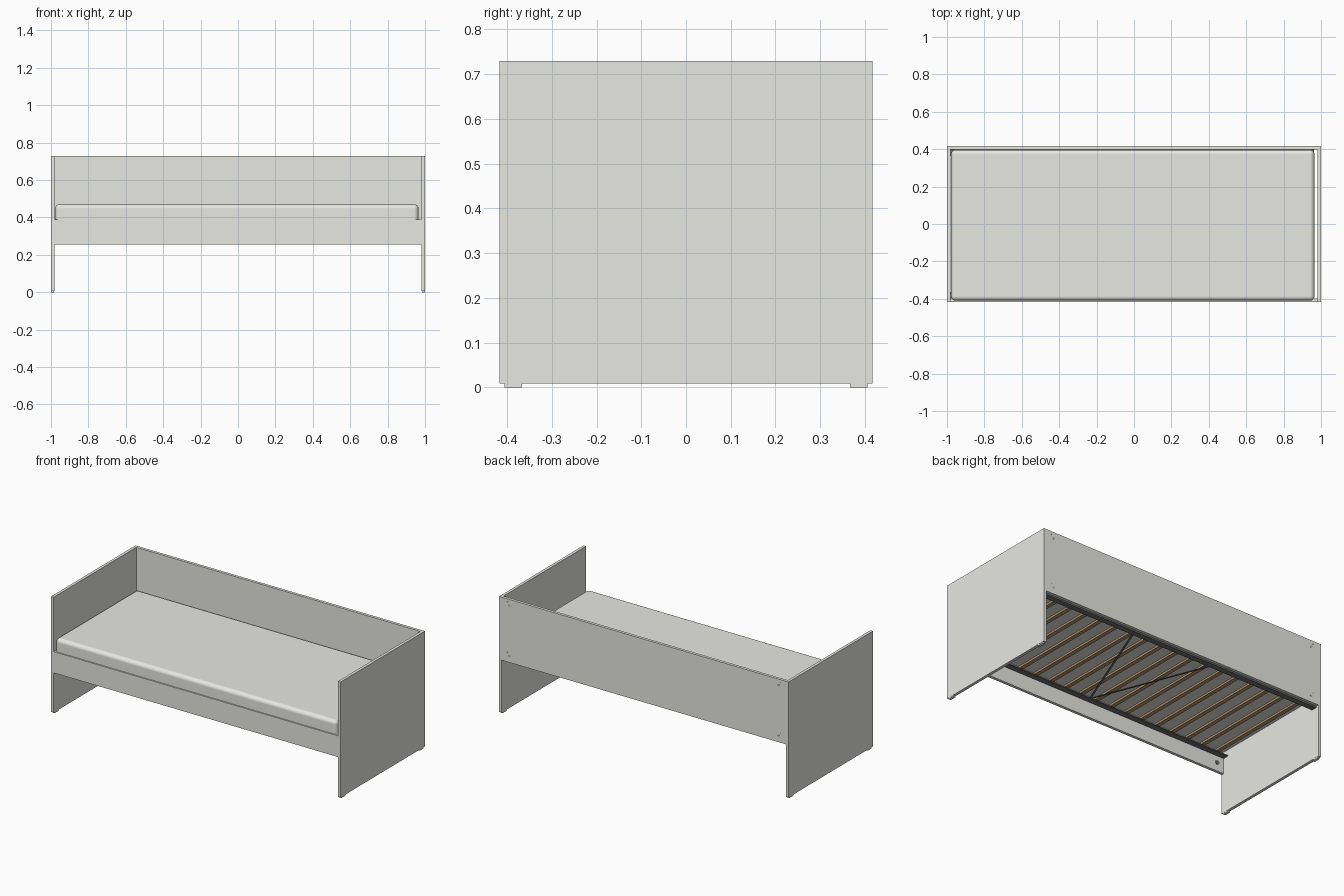
import bpy
import bmesh
from math import radians, atan2, hypot
from mathutils import Matrix

cube = bpy.data.objects.get("Cube")
if cube:
    bpy.data.objects.remove(cube, do_unlink=True)


def material(name, rgb):
    m = bpy.data.materials.new(name)
    m.use_nodes = True
    m.diffuse_color = (*rgb, 1)
    m.node_tree.nodes["Principled BSDF"].inputs["Base Color"].default_value = (*rgb, 1)
    return m


PANEL = material("pale_grey_board", (0.8, 0.8, 0.765))
FABRIC = material("pale_grey_fabric", (0.8, 0.8, 0.77))
STEEL = material("dark_steel", (0.16, 0.16, 0.16))
WOOD = material("brown_wood", (0.47, 0.31, 0.16))
FITTING = material("grey_fitting", (0.45, 0.45, 0.44))


def box(name, lo, hi, mat):
    """Box between two corners."""
    bpy.ops.mesh.primitive_cube_add(size=1)
    ob = bpy.context.object
    ob.name = name
    size = [b - a for a, b in zip(lo, hi)]
    ob.data.transform(Matrix.Diagonal((*size, 1)))
    ob.location = [(a + b) / 2 for a, b in zip(lo, hi)]
    ob.data.materials.append(mat)
    return ob


def disc(name, loc, radius, depth, mat):
    """Short cylinder whose axis runs front to back."""
    bpy.ops.mesh.primitive_cylinder_add(vertices=16, radius=radius, depth=depth,
                                        location=loc, rotation=(radians(90), 0, 0))
    ob = bpy.context.object
    ob.name = name
    ob.data.materials.append(mat)


T = 0.018            # board thickness
X, Y = 1.0, 0.4165   # outer half sizes
IX, IY = X - T, Y - T
TOP = 0.729

# Boards between the two ends
box("back_panel", (-IX, IY, 0.335), (IX, Y, TOP), PANEL)
box("front_rail", (-IX, -Y, 0.256), (IX, -IY, 0.388), PANEL)

for side, s in (("left", 1), ("right", -1)):
    # End panels and their feet
    xa, xb = sorted((s * IX, s * X))
    box(f"{side}_end_panel", (xa, -Y, 0.008), (xb, Y, TOP), PANEL)
    for end, e in (("front", -1), ("back", 1)):
        cy = e * 0.386
        box(f"{side}_{end}_foot", (xa + 0.001, cy - 0.02, 0),
            (xb - 0.001, cy + 0.02, 0.008), PANEL)
    # Joint fittings
    for z in (0.69, 0.375):
        disc(f"{side}_back_bolt", (s * 0.93, Y, z), 0.008, 0.001, FITTING)
        disc(f"{side}_back_dowel", (s * 0.945, Y, z + 0.02), 0.005, 0.001, FITTING)
    disc(f"{side}_rail_bolt", (s * 0.935, -IY, 0.31), 0.013, 0.008, STEEL)

# Mattress: flat underside, soft corners and top edge
mattress = box("mattress", (-0.978, -0.41, 0.389), (0.965, 0.396, 0.471), FABRIC)
bm = bmesh.new()
bm.from_mesh(mattress.data)
soft = [e for e in bm.edges if max(v.co.z for v in e.verts) > 0]
bmesh.ops.bevel(bm, geom=soft, offset=0.024, segments=5, profile=0.5, affect="EDGES")
bm.to_mesh(mattress.data)
bm.free()
bpy.ops.object.select_all(action="DESELECT")
mattress.select_set(True)
bpy.context.view_layer.objects.active = mattress
bpy.ops.object.shade_smooth_by_angle(angle=radians(40))
mattress.modifiers.new("Weighted normals", "WEIGHTED_NORMAL").keep_sharp = True

# Angle bars carrying the slats
BAR_END = 0.962
for end, e, z in (("front", -1, 0.352), ("back", 1, 0.325)):
    ya, yb = sorted((e * IY, e * (IY - 0.004)))
    box(f"{end}_bar_upright", (-IX, ya, z), (BAR_END, yb, 0.38), STEEL)
    ya, yb = sorted((e * IY, e * (IY - 0.036)))
    box(f"{end}_bar_ledge", (-IX, ya, z), (BAR_END, yb, z + 0.006), STEEL)

# Slats
COUNT = 18
for i in range(COUNT):
    cx = -0.93 + 1.86 * i / (COUNT - 1)
    box(f"slat_{i + 1}", (cx - 0.013, -0.39, 0.374), (cx + 0.013, 0.39, 0.386), WOOD)

# Diagonal braces spreading from the middle of the front bar
for side, s in (("left", 1), ("right", -1)):
    dx, dy = s * 0.3, 0.76
    half = hypot(dx, dy) / 2
    brace = box(f"{side}_brace", (-half, -0.005, 0), (half, 0.005, 0.004), STEEL)
    brace.location = (dx / 2, 0, 0.363)
    brace.rotation_euler.z = atan2(dy, dx)
